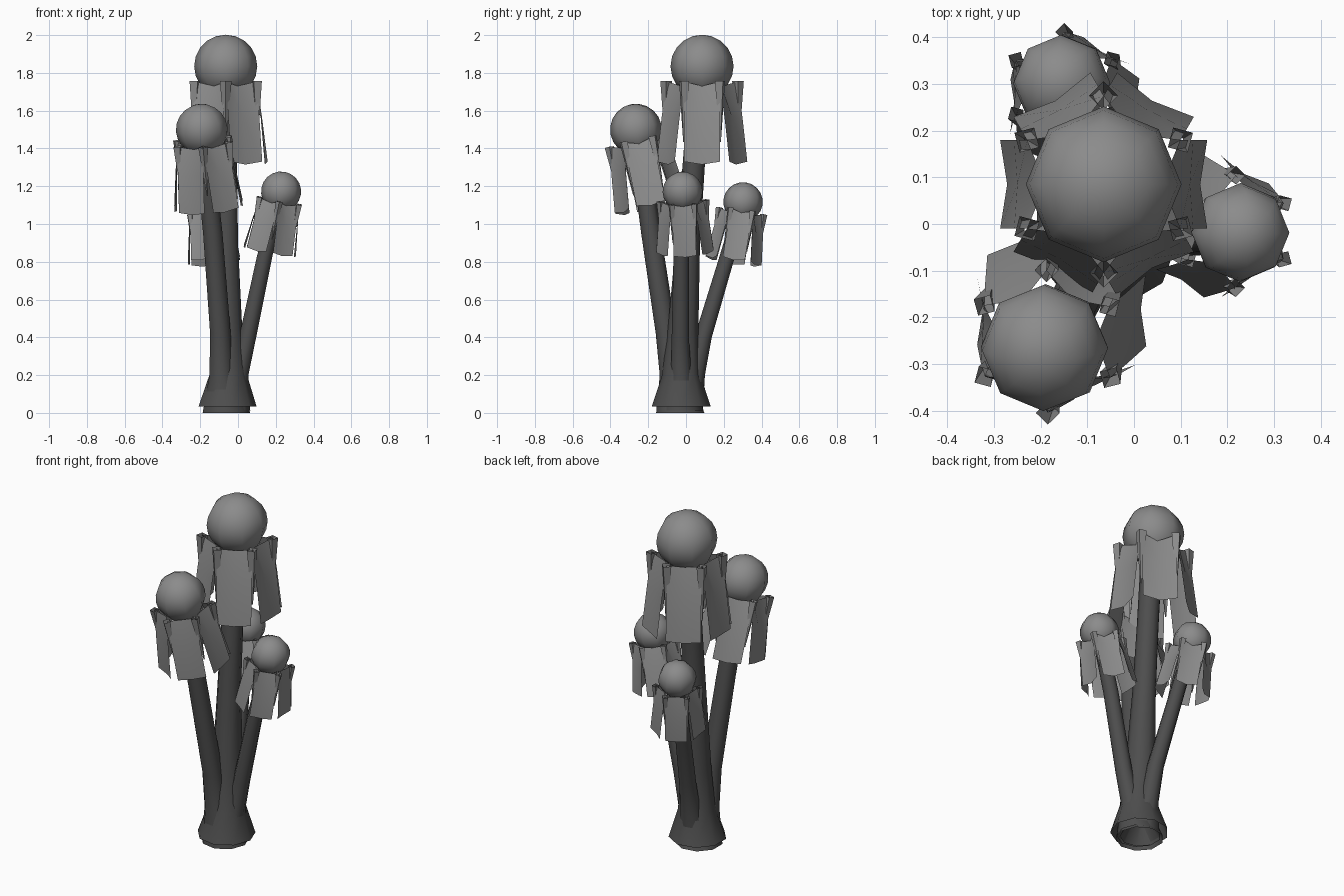
import bpy, bmesh, math
from mathutils import Vector

if "Cube" in bpy.data.objects:
    bpy.data.objects.remove(bpy.data.objects["Cube"])


def material(name, v):
    m = bpy.data.materials.new(name)
    m.diffuse_color = (v, v, v, 1)
    m.use_nodes = True
    m.node_tree.nodes["Principled BSDF"].inputs["Base Color"].default_value = m.diffuse_color
    return m


CAP = material("cap_grey", 0.26)
STEM = material("stem_dark_grey", 0.075)


def finish(name, bm, mat, angle):
    me = bpy.data.meshes.new(name)
    bm.to_mesh(me)
    bm.free()
    me.materials.append(mat)
    ob = bpy.data.objects.new(name, me)
    bpy.context.collection.objects.link(ob)
    bpy.ops.object.select_all(action='DESELECT')
    ob.select_set(True)
    bpy.context.view_layer.objects.active = ob
    if angle:
        bpy.ops.object.shade_smooth_by_angle(angle=math.radians(angle))
    return ob


def loft(bm, rings, closed=True):
    rows = [[bm.verts.new(p) for p in r] for r in rings]
    n = len(rows[0])
    for a, b in zip(rows, rows[1:]):
        for i in range(n if closed else n - 1):
            j = (i + 1) % n
            bm.faces.new((a[i], a[j], b[j], b[i]))


# open tapered stem through (x, y, z, radius) rings
def stem(name, path, sides=9):
    bm = bmesh.new()
    loft(bm, [[(x + r * math.cos(math.tau * i / sides),
                y + r * math.sin(math.tau * i / sides), z)
               for i in range(sides)] for x, y, z, r in path])
    finish(name, bm, STEM, 50)


def place(ob, centre, lean, scale):
    ob.location = centre
    ob.scale = (scale,) * 3
    ob.rotation_mode = 'QUATERNION'
    ob.rotation_quaternion = Vector((0, 0, 1)).rotation_difference(
        Vector((lean[0], lean[1], 1)).normalized())


# rounded cap with a six panel skirt, unit size is the tallest mushroom
def head(label, centre, lean, scale):
    bm = bmesh.new()
    bmesh.ops.create_uvsphere(bm, u_segments=8, v_segments=10, radius=0.167)
    place(finish(label + "_cap", bm, CAP, 60), centre, lean, scale)

    # hanging panels: tucked in under the cap, flared at the hem
    bm = bmesh.new()
    rows = [(-0.08, 0.164, 0.125, -0.105), (-0.27, 0.192, 0.185, -0.27),
            (-0.505, 0.222, 0.207, -0.52)]
    for k in range(6):
        a = k * math.pi / 3
        c, s = math.cos(a), math.sin(a)
        ring = []
        for ze, re, rm, zm in rows:
            pts = [(re, -0.095, ze), (rm, 0, zm), (re, 0.095, ze)]
            ring.append([(r * c - t * s, r * s + t * c, z) for r, t, z in pts])
        loft(bm, ring, closed=False)
    place(finish(label + "_skirt_panels", bm, CAP, 30), centre, lean, scale)

    # narrow folds at the panel corners, open at the top, tapering down
    bm = bmesh.new()
    for k in range(6):
        a = (k + 0.5) * math.pi / 3
        ring = []
        for z, r, w in ((-0.078, 0.19, 0.031), (-0.40, 0.193, 0.004)):
            ring.append([((r + w * math.cos(q)) * math.cos(a) - w * math.sin(q) * math.sin(a),
                          (r + w * math.cos(q)) * math.sin(a) + w * math.sin(q) * math.cos(a), z)
                         for q in (0, math.pi / 2, math.pi, 1.5 * math.pi)])
        loft(bm, ring)
    place(finish(label + "_skirt_folds", bm, CAP, 0), centre, lean, scale)


head("tall", (-0.065, 0.085, 1.835), (0, 0), 1.0)
head("front", (-0.192, -0.265, 1.5), (-0.09, -0.2), 0.82)
head("right", (0.228, -0.018, 1.172), (0.19, -0.04), 0.635)
head("back", (-0.155, 0.302, 1.117), (-0.09, 0.16), 0.625)

# stems share one flared foot
stem("tall_stem", [(-0.06, -0.025, 0.035, 0.158), (-0.055, -0.025, 0.2, 0.103),
                   (-0.06, -0.015, 0.45, 0.082), (-0.065, 0.01, 0.9, 0.065),
                   (-0.065, 0.04, 1.3, 0.06), (-0.065, 0.075, 1.75, 0.06)])
stem("front_stem", [(-0.065, -0.03, 0.0, 0.13), (-0.09, -0.075, 0.2, 0.065),
                    (-0.095, -0.105, 0.42, 0.056), (-0.135, -0.185, 0.95, 0.053),
                    (-0.185, -0.25, 1.43, 0.05)])
stem("right_stem", [(-0.055, -0.025, 0.012, 0.12), (0.0, -0.025, 0.2, 0.055),
                    (0.045, -0.03, 0.38, 0.047), (0.14, -0.025, 0.83, 0.042),
                    (0.218, -0.02, 1.12, 0.04)])
stem("back_stem", [(-0.06, -0.02, 0.01, 0.11), (-0.065, 0.045, 0.2, 0.056),
                   (-0.075, 0.09, 0.4, 0.047), (-0.12, 0.21, 0.8, 0.042),
                   (-0.15, 0.29, 1.07, 0.04)])
